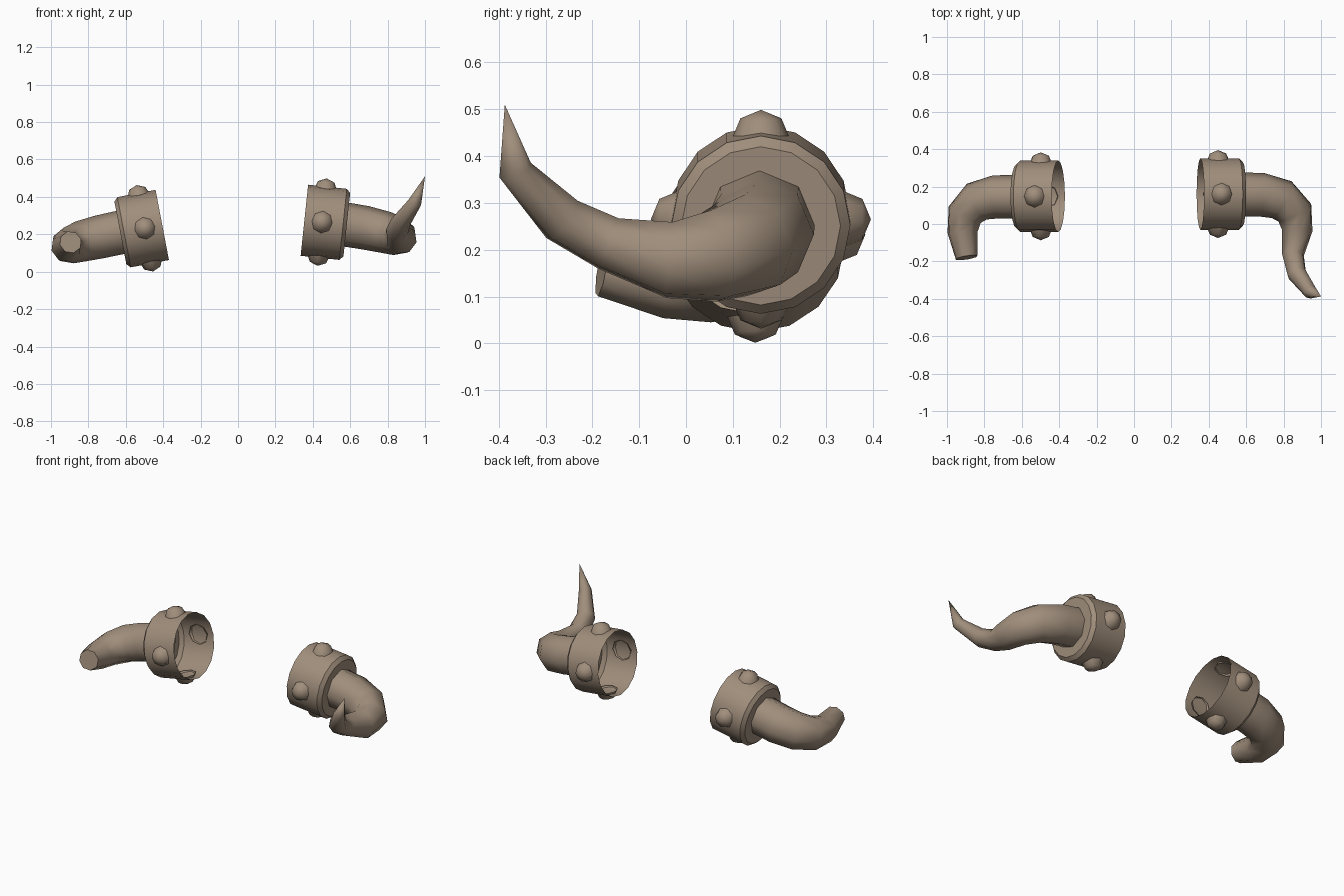
import bpy, bmesh, math
from mathutils import Vector, Matrix

if "Cube" in bpy.data.objects:
    bpy.data.objects.remove(bpy.data.objects["Cube"])

horn_brown = bpy.data.materials.new("warm_brown")
horn_brown.diffuse_color = (0.35, 0.27, 0.20, 1)
horn_brown.use_nodes = True
horn_brown.node_tree.nodes["Principled BSDF"].inputs["Base Color"].default_value = horn_brown.diffuse_color
UP = Vector((0, 0, 1))


def finish(name, bm, angle, recalc=True):
    if recalc:
        bmesh.ops.recalc_face_normals(bm, faces=bm.faces)
    mesh = bpy.data.meshes.new(name)
    bm.to_mesh(mesh)
    bm.free()
    mesh.materials.append(horn_brown)
    ob = bpy.data.objects.new(name, mesh)
    bpy.context.collection.objects.link(ob)
    bpy.ops.object.select_all(action='DESELECT')
    ob.select_set(True)
    bpy.context.view_layer.objects.active = ob
    bpy.ops.object.shade_smooth_by_angle(angle=math.radians(angle))


def loft(bm, rings):
    for a, b in zip(rings, rings[1:]):
        n = len(a)
        for i in range(n):
            bm.faces.new((a[i], a[(i + 1) % n], b[(i + 1) % n], b[i]))


def horn(name, path, pointed):
    """Tapered 8-sided tube along a path of (x, y, z, radius)."""
    bm = bmesh.new()
    pts = [Vector(p[:3]) for p in path]
    rings, up, last = [], UP, None
    for i, p in enumerate(pts):
        d0 = (p - pts[max(i - 1, 0)]).normalized()
        d1 = (pts[min(i + 1, len(pts) - 1)] - p).normalized()
        t = (d0 + d1).normalized()
        if last:
            up = last.rotation_difference(t) @ up
        up = (up - t * up.dot(t)).normalized()
        side, last = t.cross(up), t
        if pointed and i == len(pts) - 1:
            tip = bm.verts.new(p)
            r = rings[-1]
            for k in range(8):
                bm.faces.new((r[k], r[(k + 1) % 8], tip))
            break
        rings.append([bm.verts.new(p + path[i][3] * (up * math.cos(a) + side * math.sin(a)))
                      for a in (k * math.pi / 4 for k in range(8))])
    loft(bm, rings)
    bm.faces.new(rings[0])
    if not pointed:
        bm.faces.new(rings[-1])
    finish(name, bm, 50)


def collar(side, centre, axis):
    """Open cup with a bevelled outer end, ringed by four round studs."""
    c, t = Vector(centre), Vector(axis).normalized()
    front = Vector((0, -1, 0))
    up = t.cross(front)
    if up.z < 0:
        up = -up
    bm = bmesh.new()
    rings = []
    for along, r in ((0, 0.191), (0.208, 0.191), (0.228, 0.17)):
        rings.append([bm.verts.new(c + t * along + r * (up * math.cos(a) + front * math.sin(a)))
                      for a in (k * math.pi / 8 for k in range(16))])
    loft(bm, rings)
    bm.faces.new(rings[-1])
    bmesh.ops.recalc_face_normals(bm, faces=bm.faces)
    if max(bm.faces, key=lambda f: len(f.verts)).normal.dot(t) < 0:
        bmesh.ops.reverse_faces(bm, faces=bm.faces)
    finish(side + "_collar", bm, 30, False)

    # half-dome studs
    bm = bmesh.new()
    for d in (up, -up, front, -front):
        part = bmesh.new()
        bmesh.ops.create_uvsphere(part, u_segments=8, v_segments=4, radius=0.062)
        low = [v for v in part.verts if v.co.z < -0.01]
        bmesh.ops.delete(part, geom=low, context='VERTS')
        x = t
        y = d.cross(x)
        m = Matrix((x, y, d)).transposed().to_4x4()
        m.translation = c + t * 0.095 + d * 0.173
        part.transform(m)
        tmp = bpy.data.meshes.new("tmp")
        part.to_mesh(tmp)
        part.free()
        bm.from_mesh(tmp)
        bpy.data.meshes.remove(tmp)
    finish(side + "_studs", bm, 60, False)


# whole horn, curving forward and up to a point
collar("right", (0.355, 0.16, 0.275), (0.994, 0, -0.105))
horn("right_horn", [
    (0.565, 0.157, 0.254, 0.118), (0.68, 0.157, 0.235, 0.117),
    (0.79, 0.13, 0.21, 0.112), (0.86, 0.06, 0.187, 0.102),
    (0.873, -0.035, 0.178, 0.084), (0.85, -0.165, 0.213, 0.06),
    (0.87, -0.265, 0.265, 0.053), (0.945, -0.365, 0.37, 0.037),
    (1.0, -0.387, 0.51, 0)], True)

# broken horn, cut off flat
collar("left", (-0.405, 0.148, 0.25), (-0.982, 0, -0.187))
horn("left_horn", [
    (-0.61, 0.145, 0.214, 0.117), (-0.74, 0.145, 0.186, 0.116),
    (-0.84, 0.12, 0.162, 0.11), (-0.905, 0.05, 0.14, 0.099),
    (-0.917, -0.045, 0.134, 0.083), (-0.895, -0.18, 0.158, 0.06)], False)
